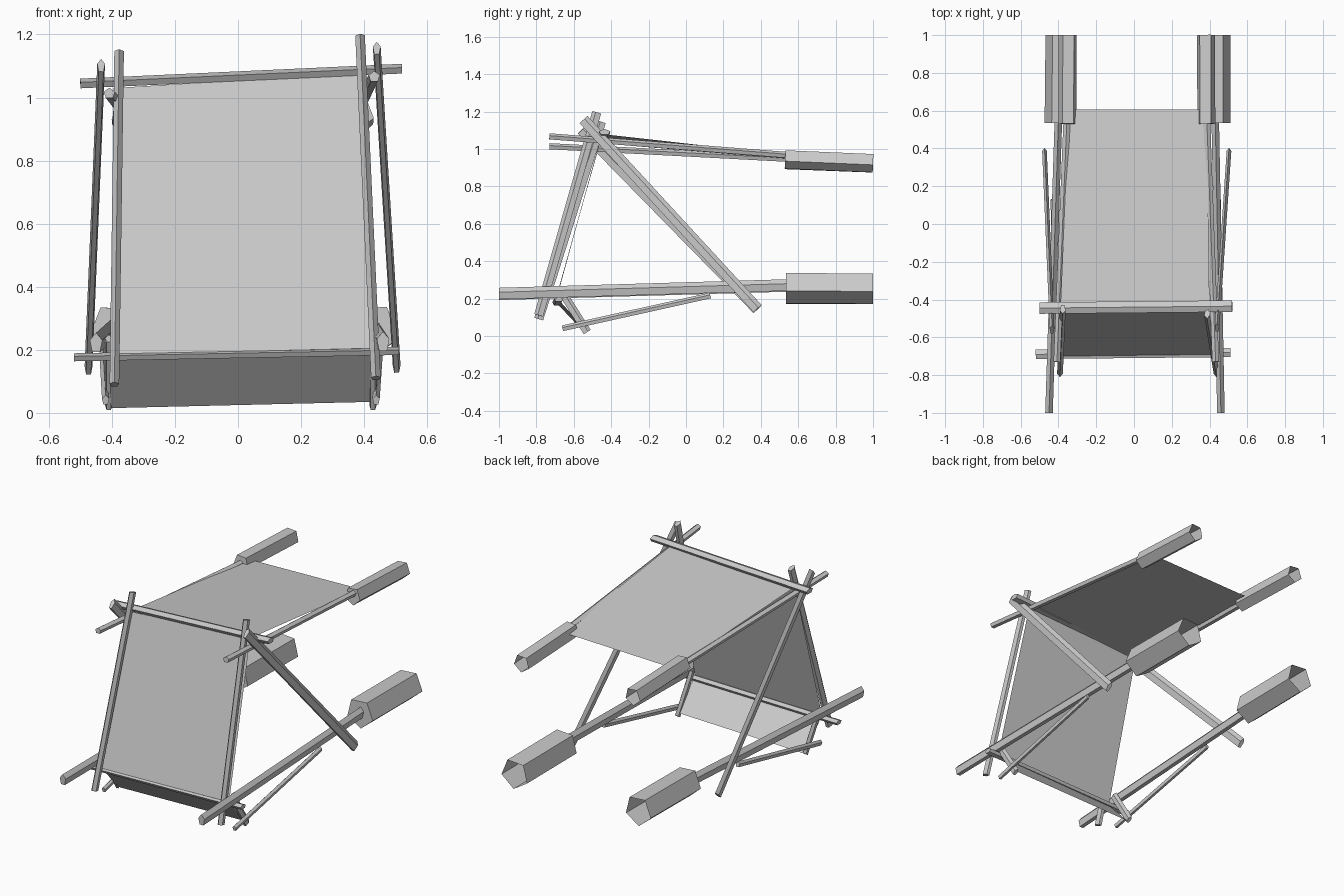
import bpy, math
from mathutils import Vector

SIDES = 5


def mesh_object(name, verts, faces):
    me = bpy.data.meshes.new(name)
    me.from_pydata(verts, [], faces)
    me.update()
    ob = bpy.data.objects.new(name, me)
    bpy.context.collection.objects.link(ob)
    return ob


def rod(name, p, q, a, b, phase=90, open_end=False):
    """Low-poly pole from p to q; a = radius across, b = radius in the other direction."""
    p, q = Vector(p), Vector(q)
    d = (q - p).normalized()
    ref = Vector((0, 1, 0)) if abs(d.x) > 0.8 else Vector((1, 0, 0))
    u = (ref - d * ref.dot(d)).normalized()
    v = u.cross(d)
    if v.z < 0:
        v = -v
    flip = u.cross(v).dot(d) < 0
    verts = []
    for c in (p, q):
        for i in range(SIDES):
            t = math.radians(phase) + 2 * math.pi * i / SIDES
            verts.append(c + u * (a * math.cos(t)) + v * (b * math.sin(t)))
    n = SIDES
    faces = [(i, (i + 1) % n, (i + 1) % n + n, i + n) for i in range(n)]
    faces.append(tuple(reversed(range(n))))
    if not open_end:
        faces.append(tuple(range(n, 2 * n)))
    if flip:
        faces = [tuple(reversed(f)) for f in faces]
    return mesh_object(name, verts, faces)


# Crossbars
rod("top_crossbar", (-0.50, -0.445, 1.043), (0.52, -0.435, 1.09), 0.032, 0.017)
rod("lower_crossbar", (-0.52, -0.69, 0.175), (0.51, -0.68, 0.195), 0.026, 0.014)

# Leaning front posts
rod("front_post_left", (-0.392, -0.785, 0.09), (-0.377, -0.45, 1.145), 0.016, 0.027)
rod("front_post_right", (0.437, -0.785, 0.11), (0.387, -0.475, 1.195), 0.016, 0.027)

# Long rear braces
rod("rear_brace_left", (-0.474, 0.38, 0.14), (-0.434, -0.56, 1.10), 0.013, 0.032)
rod("rear_brace_right", (0.503, 0.38, 0.145), (0.44, -0.55, 1.155), 0.013, 0.032)

# Lower carrying poles and thicker open sleeves
rod("lower_pole_left", (-0.45, -1, 0.22), (-0.40, 0.56, 0.265), 0.021, 0.034)
rod("lower_pole_right", (0.46, -1, 0.224), (0.43, 0.56, 0.27), 0.021, 0.034)
rod("lower_sleeve_left", (-0.39, 0.535, 0.26), (-0.385, 1, 0.26), 0.086, 0.088, 50, True)
rod("lower_sleeve_right", (0.425, 0.535, 0.262), (0.425, 1, 0.26), 0.088, 0.088, 130, True)

# Upper poles and sleeves
rod("upper_pole_left", (-0.408, -0.73, 1.013), (-0.355, 0.56, 0.945), 0.019, 0.018)
rod("upper_pole_right", (0.432, -0.73, 1.066), (0.385, 0.56, 0.965), 0.019, 0.018)
rod("upper_sleeve_left", (-0.352, 0.53, 0.945), (-0.350, 1, 0.927), 0.05, 0.053, 50, True)
rod("upper_sleeve_right", (0.382, 0.53, 0.948), (0.380, 1, 0.928), 0.05, 0.053, 130, True)

# Short footrest legs and thin footrest stays
for side, xa, xb in (("left", -0.41, -0.43), ("right", 0.428, 0.45)):
    rod("footrest_leg_" + side, (xa, -0.53, 0.02), (xa, -0.665, 0.235), 0.012, 0.024)
    rod("footrest_stay_" + side, (xa + math.copysign(0.01, xa), -0.66, 0.04), (xb, 0.13, 0.215), 0.012, 0.017)

# Cloth panels
quads = {
    "front_panel": [(-0.402, -0.70, 0.185), (0.425, -0.69, 0.205), (0.395, -0.45, 1.08), (-0.395, -0.46, 1.03)],
    "roof_panel": [(-0.39, -0.45, 1.03), (0.40, -0.45, 1.08), (0.385, 0.605, 0.962), (-0.345, 0.605, 0.943)],
    "foot_panel": [(-0.408, -0.54, 0.015), (0.425, -0.54, 0.035), (0.425, -0.69, 0.205), (-0.402, -0.70, 0.185)],
}
for name, pts in quads.items():
    mesh_object(name, pts, [(0, 1, 2, 3)])
